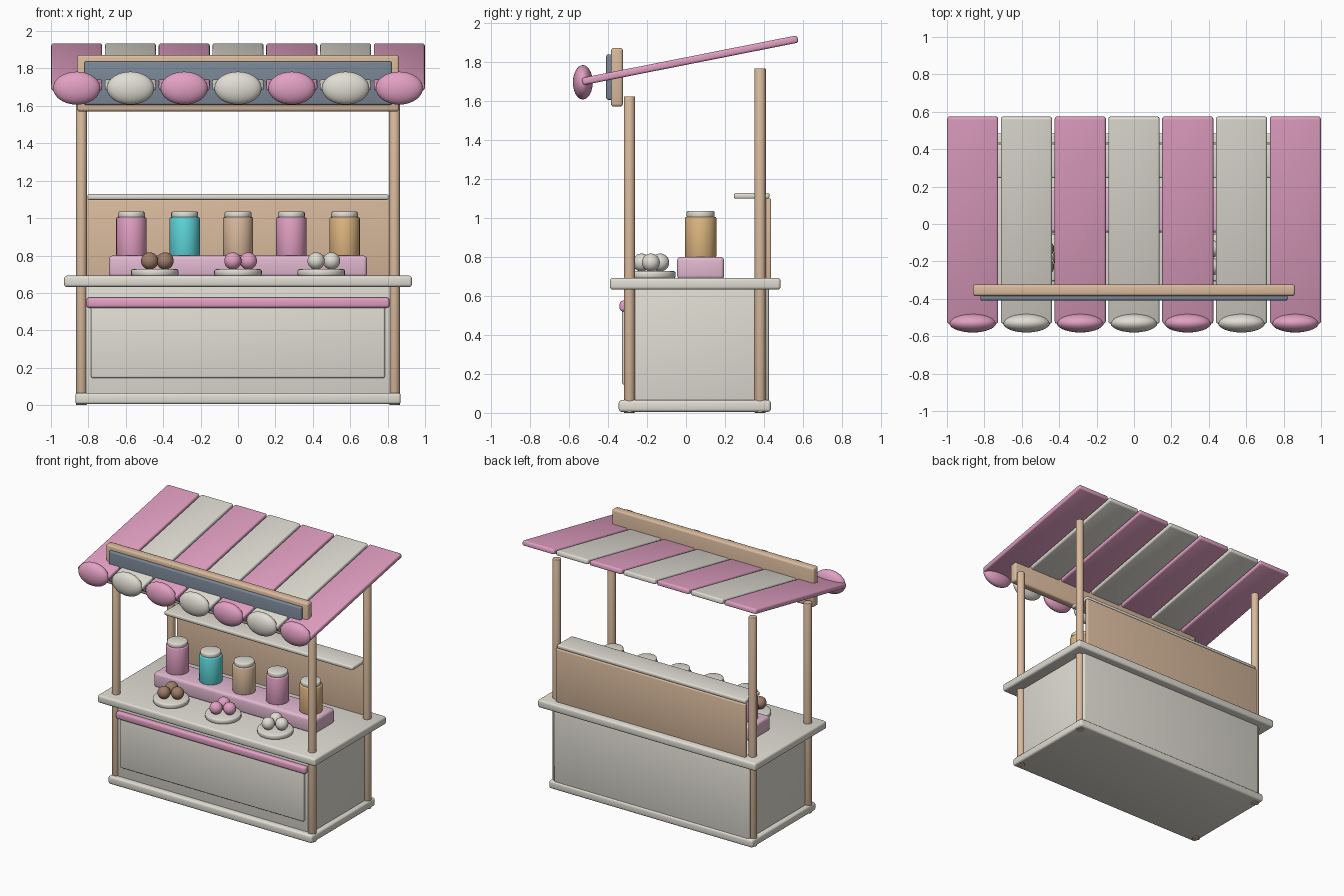
import bpy, bmesh, math
from mathutils import Matrix, Vector

if "Cube" in bpy.data.objects:
    bpy.data.objects.remove(bpy.data.objects["Cube"], do_unlink=True)


def material(name, *srgb):
    lin = [(c / 255 / 12.92) if c < 11 else ((c / 255 + 0.055) / 1.055) ** 2.4 for c in srgb]
    m = bpy.data.materials.new(name)
    m.use_nodes = True
    m.diffuse_color = (*lin, 1)
    m.node_tree.nodes["Principled BSDF"].inputs["Base Color"].default_value = (*lin, 1)
    return m


CREAM = material("cream", 224, 221, 211)
PINK = material("pink", 226, 160, 195)
PALE_PINK = material("pale pink", 226, 184, 208)
WOOD = material("light wood", 217, 186, 157)
SLATE = material("slate blue", 122, 135, 150)
TEAL = material("teal", 92, 214, 218)
AMBER = material("amber", 222, 182, 128)
CHOCOLATE = material("chocolate", 156, 124, 104)


def finish(bm, name, mat):
    mesh = bpy.data.meshes.new(name)
    bm.to_mesh(mesh)
    bm.free()
    mesh.materials.append(mat)
    mesh.shade_smooth()
    ob = bpy.data.objects.new(name, mesh)
    bpy.context.scene.collection.objects.link(ob)
    return ob


def box(name, mat, x, y, z, bevel=0.012, tilt=0):
    """Soft-edged box; x, y, z are (low, high) pairs, tilt turns it about its own x axis."""
    bm = bmesh.new()
    bmesh.ops.create_cube(bm, size=1)
    bmesh.ops.scale(bm, vec=[b - a for a, b in (x, y, z)], verts=bm.verts)
    bmesh.ops.bevel(bm, geom=bm.edges[:], offset=bevel, segments=3, profile=0.5, affect='EDGES')
    bmesh.ops.rotate(bm, matrix=Matrix.Rotation(tilt, 3, 'X'), verts=bm.verts)
    bmesh.ops.translate(bm, vec=[(a + b) / 2 for a, b in (x, y, z)], verts=bm.verts)
    return finish(bm, name, mat)


def cylinder(name, mat, x, y, z, radius, bevel=0.004):
    bm = bmesh.new()
    bmesh.ops.create_cone(bm, cap_ends=True, segments=32, radius1=radius, radius2=radius, depth=z[1] - z[0])
    rims = [e for e in bm.edges if abs(e.verts[0].co.z - e.verts[1].co.z) < 1e-5]
    bmesh.ops.bevel(bm, geom=rims, offset=bevel, segments=2, profile=0.5, affect='EDGES')
    bmesh.ops.translate(bm, vec=(x, y, (z[0] + z[1]) / 2), verts=bm.verts)
    ob = finish(bm, name, mat)
    ob.data.set_sharp_from_angle(angle=math.radians(50))
    return ob


def ball(name, mat, center, radii):
    bm = bmesh.new()
    bmesh.ops.create_uvsphere(bm, u_segments=28, v_segments=16, radius=1)
    bmesh.ops.scale(bm, vec=radii, verts=bm.verts)
    bmesh.ops.translate(bm, vec=center, verts=bm.verts)
    return finish(bm, name, mat)


# Counter body
box("base", CREAM, (-0.87, 0.87), (-0.345, 0.435), (0.005, 0.066), 0.015)
box("counter_body", CREAM, (-0.835, 0.835), (-0.305, 0.425), (0.05, 0.645), 0.015)
box("front_panel", CREAM, (-0.785, 0.785), (-0.327, -0.295), (0.145, 0.55), 0.01)
box("front_trim", PINK, (-0.81, 0.81), (-0.34, -0.295), (0.52, 0.575), 0.015)
box("countertop", CREAM, (-0.93, 0.93), (-0.39, 0.485), (0.632, 0.692), 0.015)

# Back board and its shelf
box("back_board", WOOD, (-0.81, 0.81), (0.405, 0.437), (0.67, 1.1), 0.008)
box("back_shelf", CREAM, (-0.805, 0.805), (0.246, 0.428), (1.098, 1.128), 0.01)

# Posts
for side, x in (("left", 0.837), ("right", -0.837)):
    cylinder(f"front_post_{side}", WOOD, x, -0.29, (0, 1.622), 0.029)
    cylinder(f"back_post_{side}", WOOD, x, 0.38, (0, 1.767), 0.029)

# Display riser with jars
box("display_riser", PALE_PINK, (-0.69, 0.69), (-0.046, 0.196), (0.685, 0.8), 0.02)
for i, mat in enumerate((PINK, TEAL, WOOD, PINK, AMBER)):
    x = (i - 2) * 0.285
    cylinder(f"jar_{i + 1}", mat, x, 0.075, (0.795, 1.005), 0.081, 0.008)
    cylinder(f"jar_lid_{i + 1}", CREAM, x, 0.075, (1.0, 1.035), 0.072, 0.008)

# Plates of sweets
for i, mat in enumerate((CHOCOLATE, PINK, CREAM)):
    x, y = (i - 1) * 0.445, -0.18
    cylinder(f"plate_{i + 1}", CREAM, x, y, (0.69, 0.727), 0.127, 0.01)
    for k in range(3):
        a = k * math.tau / 3
        center = Vector((x + 0.055 * math.cos(a), y + 0.055 * math.sin(a), 0.771))
        ball(f"sweet_{i + 1}_{k + 1}", mat, center, (0.046, 0.046, 0.046))

# Striped awning with rounded scallops
for i in range(7):
    x = (i - 3) * 0.2875
    mat = CREAM if i % 2 else PINK
    box(f"awning_strip_{i + 1}", mat, (x - 0.1365, x + 0.1365), (-0.542, 0.584), (1.789, 1.827),
        0.012, math.radians(11.2))
    ball(f"awning_scallop_{i + 1}", mat, (x, -0.529, 1.695), (0.126, 0.051, 0.088))

# Sign board
box("sign_frame", WOOD, (-0.862, 0.862), (-0.385, -0.323), (1.57, 1.872), 0.015)
box("sign_plate", SLATE, (-0.822, 0.822), (-0.409, -0.375), (1.605, 1.838), 0.01)
